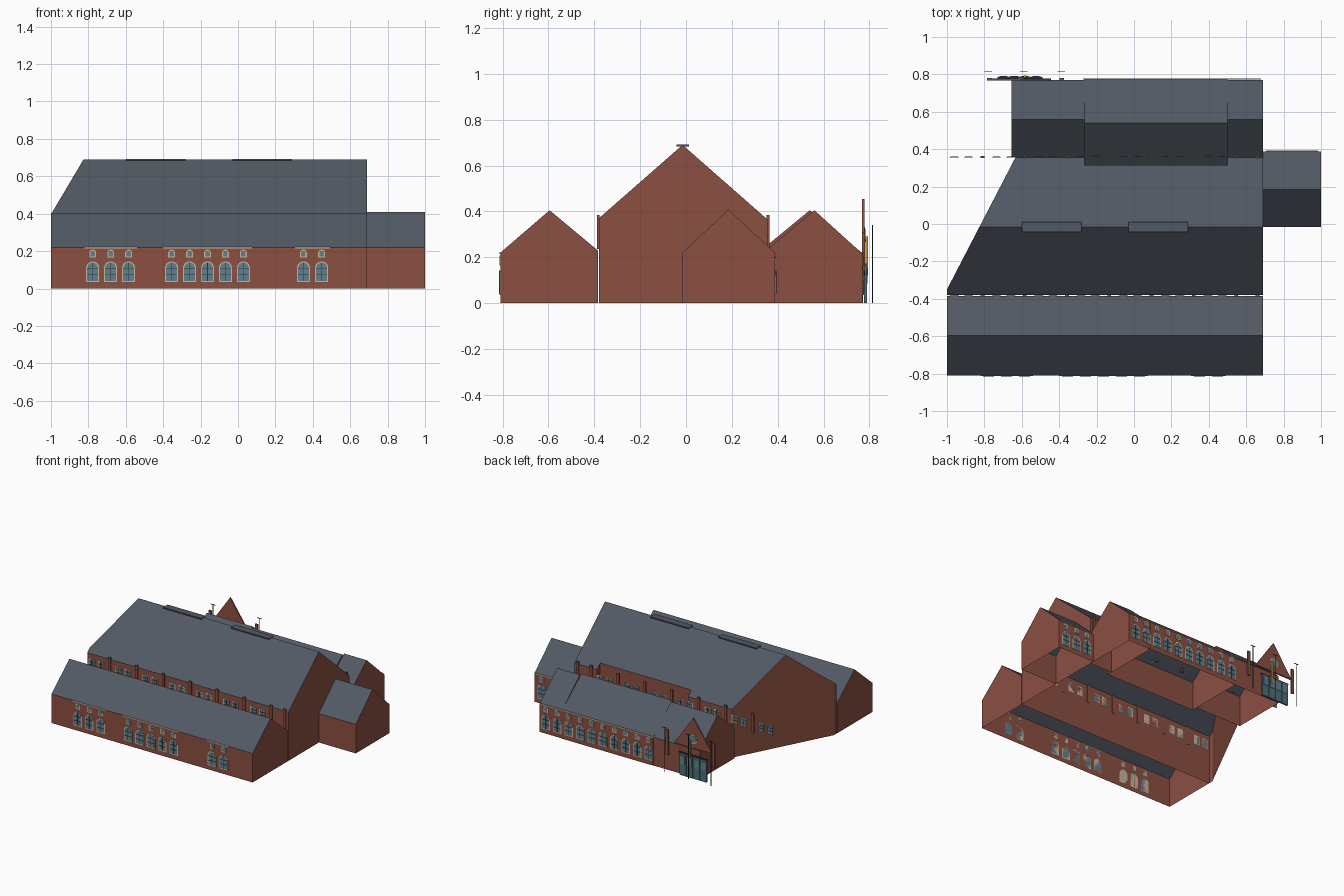
import bpy, bmesh, math
from mathutils import Vector

if "Cube" in bpy.data.objects:
    bpy.data.objects.remove(bpy.data.objects["Cube"])

def material(name, rgb):
    m = bpy.data.materials.new(name)
    m.diffuse_color = (*rgb, 1)
    m.use_nodes = True
    m.node_tree.nodes["Principled BSDF"].inputs["Base Color"].default_value = m.diffuse_color
    return m

MATS = [material("brick", (.26, .08, .055)), material("slate", (.085, .1, .125)),
        material("stone", (.55, .47, .33)), material("glass", (.12, .22, .27)),
        material("dark_metal", (.03, .035, .04)), material("teal_paint", (.07, .16, .18)),
        material("yellow", (.5, .33, .06))]
BRICK, SLATE, STONE, GLASS, DARK, TEAL, YELLOW = range(7)

def finish(name, bm):
    me = bpy.data.meshes.new(name)
    bmesh.ops.recalc_face_normals(bm, faces=bm.faces)
    bm.to_mesh(me)
    bm.free()
    for m in MATS:
        me.materials.append(m)
    ob = bpy.data.objects.new(name, me)
    bpy.context.collection.objects.link(ob)
    return ob

def face(bm, pts, mat):
    f = bm.faces.new([bm.verts.new(p) for p in pts])
    f.material_index = mat
    return f

def shell(bm, prof, x0, x1, ends=(True, True)):
    """Open-bottomed gabled shell; prof runs (y, z) wall, eave, ridge, eave, wall."""
    for i, mat in enumerate((BRICK, SLATE, SLATE, BRICK)):
        (ya, za), (yb, zb) = prof[i], prof[i + 1]
        face(bm, [(x0, ya, za), (x0, yb, zb), (x1, yb, zb), (x1, ya, za)], mat)
    for x, on in zip((x0, x1), ends):
        if on:
            face(bm, [(x, y, z) for y, z in prof], BRICK)

def prism(bm, pts, y0, y1, mat):
    """Extrude an (x, z) outline from y0 to y1."""
    f = face(bm, [(x, y0, z) for x, z in pts], mat)
    r = bmesh.ops.extrude_face_region(bm, geom=[f], use_keep_orig=True)
    vs = [g for g in r["geom"] if isinstance(g, bmesh.types.BMVert)]
    bmesh.ops.translate(bm, verts=vs, vec=(0, y1 - y0, 0))
    for v in vs:
        for g in v.link_faces:
            g.material_index = mat

def box(bm, x0, x1, y0, y1, z0, z1, mat):
    prism(bm, [(x0, z0), (x1, z0), (x1, z1), (x0, z1)], y0, y1, mat)

def arch(x, z0, w, h, rise, n=8):
    r, zs = w / 2, z0 + h - rise
    top = [(x + r * math.cos(math.pi * i / n), zs + rise * math.sin(math.pi * i / n)) for i in range(n + 1)]
    return [(x - r, z0), (x + r, z0)] + top

def window(bm, x, y, s, z0, w, h, rise, bars=True):
    """Arched window on a wall at y, facing s (-1 front, 1 back)."""
    t = .006
    prism(bm, arch(x, z0, w, h, rise), y, y + s * .003, STONE)
    prism(bm, arch(x, z0 + t, w - 2 * t, h - 2 * t, rise - t / 2), y, y + s * .004, GLASS)
    if bars:
        a, b = y, y + s * .006
        box(bm, x - .0015, x + .0015, a, b, z0 + t, z0 + h - t, DARK)
        for k in (.35, .66):
            box(bm, x - w / 2 + t, x + w / 2 - t, a, b, z0 + h * k - .0015, z0 + h * k + .0015, DARK)

def window_row(name, xs, y, s):
    bm = bmesh.new()
    for x in xs:
        window(bm, x, y, s, .035, .07, .11, .033)
        window(bm, x, y, s, .165, .036, .043, .014, False)
    box(bm, min(xs) - .045, max(xs) + .045, y, y + s * .004, .214, .222, STONE)
    finish(name, bm)

# front shed
bm = bmesh.new()
shell(bm, [(-.81, 0), (-.81, .22), (-.595, .405), (-.385, .23), (-.385, 0)], -1, .69)
finish("front_shed", bm)

# main hall: skewed left end, notch along the rear eave
full = [(-.38, 0), (-.38, .37), (-.015, .69), (.355, .365), (.355, 0)]
cut = full[:3] + [(.315, .4), (.315, 0)]
bm = bmesh.new()
shell(bm, full, -1, -.265, (True, False))
bmesh.ops.remove_doubles(bm, verts=bm.verts, dist=1e-5)
r = bmesh.ops.bisect_plane(bm, geom=bm.verts[:] + bm.edges[:] + bm.faces[:], plane_co=(-1, -.35, 0),
                           plane_no=Vector((-.665, .345, 0)).normalized(), clear_outer=True)
rim = [g.co.copy() for g in r["geom_cut"] if isinstance(g, bmesh.types.BMVert)]
rim.sort(key=lambda c: math.atan2(c.z - .2, c.y))
face(bm, rim, BRICK)
shell(bm, cut, -.265, .5, (False, False))
shell(bm, full, .5, .69, (False, True))
for x in (-.265, .5):
    face(bm, [(x, .315, 0), (x, .315, .4), (x, .355, .365), (x, .355, 0)], BRICK)
finish("main_hall", bm)

# rear shed in three sections
bm = bmesh.new()
side = [(.355, 0), (.355, .235), (.56, .405), (.77, .215), (.77, 0)]
middle = [(.315, 0), (.315, .22), (.54, .405), (.773, .215), (.773, 0)]
shell(bm, side, -.655, -.265)
shell(bm, middle, -.265, .5)
shell(bm, side, .5, .69)
finish("rear_shed", bm)

# side annex
bm = bmesh.new()
shell(bm, [(-.015, 0), (-.015, .22), (.185, .408), (.388, .22), (.388, 0)], .69, 1)
finish("side_annex", bm)

# skylights on the ridge
bm = bmesh.new()
for x in (-.6, -.03):
    box(bm, x, x + .32, -.042, .012, .684, .692, SLATE)
finish("ridge_skylights", bm)

# arched window rows
window_row("front_windows_left", [-.777, -.681, -.585], -.81, -1)
window_row("front_windows_middle", [-.355 + .096 * i for i in range(5)], -.81, -1)
window_row("front_windows_right", [.35, .447], -.81, -1)
window_row("rear_windows", [.635 - .096 * i for i in range(10)], .773, 1)
window_row("annex_windows", [.75, .845, .94], .388, 1)

# clerestory piers and windows on both long sides
for name, y, s in (("front_clerestory", -.38, -1), ("rear_clerestory", .355, 1)):
    bm = bmesh.new()
    for i in range(8):
        x = -.81 + .226 * i if i < 7 else .66
        box(bm, x - .01, x + .01, y - s * .003, y + s * .009, .235, .385, BRICK)
    for i in range(7):
        for dx in (-.038, .038):
            x = -.923 + .226 * i + dx
            window(bm, x, y, s, .265, .05, .07, .008)
    finish(name, bm)

# entrance gable with round window and free-standing piers
bm = bmesh.new()
prism(bm, [(-.765, .225), (-.445, .225), (-.605, .455)], .768, .778, BRICK)
for r, d, m in ((.036, .781, STONE), (.029, .783, GLASS)):
    prism(bm, [(-.605 + r * math.cos(a * math.pi / 8), .295 + r * math.sin(a * math.pi / 8)) for a in range(16)],
          .775, d, m)
for x in (-.775, -.385):
    box(bm, x - .012, x + .012, .768, .78, .12, .31, BRICK)
finish("entrance_gable", bm)

# entrance doors
bm = bmesh.new()
for i in range(4):
    x = -.725 + .058 * i
    box(bm, x, x + .054, .776, .789, 0, .165, TEAL)
    box(bm, x + .008, x + .046, .788, .792, .085, .15, GLASS)
box(bm, -.73, -.49, .775, .787, .165, .173, DARK)
finish("entrance_doors", bm)

# yellow sign bar above the doors
bm = bmesh.new()
box(bm, -.59, -.575, .784, .794, .12, .29, YELLOW)
finish("hanging_bar", bm)

# lamp posts
bm = bmesh.new()
for x in (-.78, -.59, -.39):
    box(bm, x - .002, x + .002, .812, .815, 0, .34, DARK)
    box(bm, x - .02, x + .02, .812, .815, .336, .34, DARK)
finish("lamp_posts", bm)
